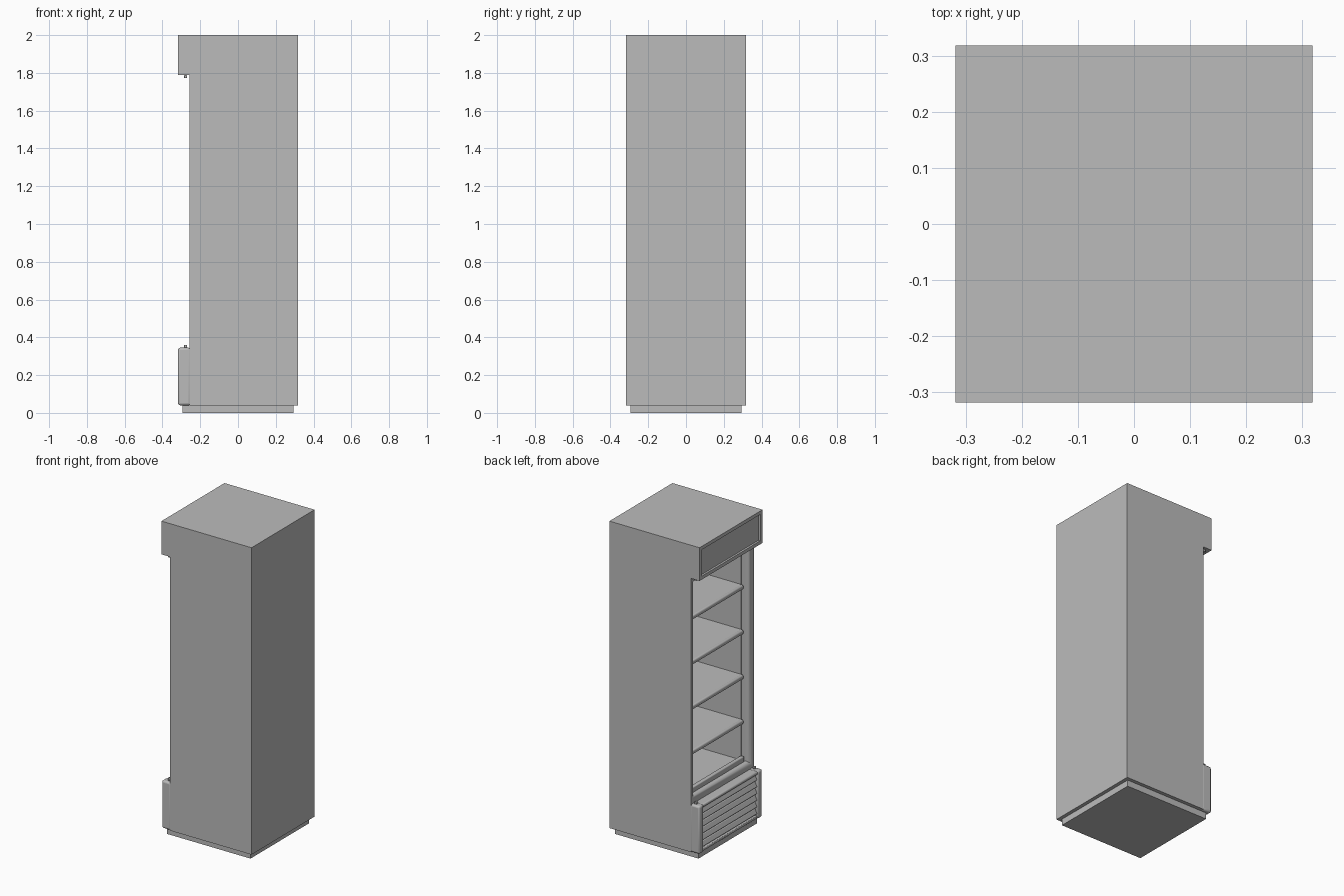
import bpy, bmesh, math

old = bpy.data.objects.get("Cube")
if old:
    bpy.data.objects.remove(old, do_unlink=True)

GREY = (0.5, 0.5, 0.5, 1)
grey = bpy.data.materials.new("plain_grey")
grey.use_nodes = True
grey.diffuse_color = GREY
grey.node_tree.nodes["Principled BSDF"].inputs["Base Color"].default_value = GREY

HALF = 0.318          # half width and depth of the cabinet
WALL = 0.05           # wall thickness
INNER = HALF - WALL
SEAM = -0.2           # where front mouldings meet the body
DOOR_LOW, DOOR_HIGH = 0.345, 1.788


def finish(name, bm, bevel=0, segments=3):
    bmesh.ops.recalc_face_normals(bm, faces=bm.faces)
    mesh = bpy.data.meshes.new(name)
    bm.to_mesh(mesh)
    bm.free()
    mesh.materials.append(grey)
    obj = bpy.data.objects.new(name, mesh)
    bpy.context.collection.objects.link(obj)
    if bevel:
        mod = obj.modifiers.new("round_edges", "BEVEL")
        mod.width, mod.segments = bevel, segments
    bpy.ops.object.select_all(action="DESELECT")
    obj.select_set(True)
    bpy.context.view_layer.objects.active = obj
    bpy.ops.object.shade_smooth_by_angle(angle=math.radians(35))
    return obj


def box(name, xs, ys, zs, bevel=0, tilt=0):
    bm = bmesh.new()
    bmesh.ops.create_cube(bm, size=1)
    for v in bm.verts:
        v.co = [v.co[i] * (r[1] - r[0]) for i, r in enumerate((xs, ys, zs))]
    obj = finish(name, bm, bevel)
    obj.location = [sum(r) / 2 for r in (xs, ys, zs)]
    obj.rotation_euler.y = tilt
    return obj


def moulding(name, low, high, profile, solid):
    """Rectangular rings facing -x; each profile step is (x, inset)."""
    bm = bmesh.new()
    rings = []
    for x, inset in profile:
        w, a, b = HALF - inset, low + inset, high - inset
        rings.append([bm.verts.new((x, y, z)) for y, z in ((-w, a), (w, a), (w, b), (-w, b))])
    pairs = list(zip(rings, rings[1:]))
    if solid:
        bm.faces.new(rings[0])
        bm.faces.new(rings[-1])
    else:
        pairs.append((rings[-1], rings[0]))
    for r, s in pairs:
        for i in range(4):
            j = (i + 1) % 4
            bm.faces.new((r[i], r[j], s[j], s[i]))
    return finish(name, bm)


# Insulated body
for side, name in ((-1, "right_side_wall"), (1, "left_side_wall")):
    ys = sorted((side * INNER, side * HALF))
    box(name, (SEAM, HALF), ys, (0.04, 2))
box("back_wall", (INNER, HALF), (-INNER, INNER), (0.04, 2))
box("top_compartment", (SEAM, INNER), (-INNER, INNER), (1.76, 2))
box("lower_compartment", (SEAM, INNER), (-INNER, INNER), (0.04, 0.39))
box("lower_front", (-0.258, SEAM), (-HALF, HALF), (0.04, DOOR_LOW))
box("plinth", (-0.295, 0.295), (-0.295, 0.295), (0, 0.04))

# Header with recessed sign panel
moulding("header", DOOR_HIGH, 2,
         [(SEAM, 0), (-HALF, 0), (-HALF, 0.022), (-0.305, 0.022)], True)

# Door surround, curved towards the opening
curve = [(-0.258 + 0.025 * (1 - math.cos(t)), 0.008 + 0.034 * math.sin(t))
         for t in (i * math.pi / 10 for i in range(6))]
moulding("door_frame", DOOR_LOW, DOOR_HIGH,
         [(SEAM, 0), (-0.258, 0)] + curve + [(SEAM, 0.042)], False)
box("door_sill", (-0.225, SEAM), (-INNER, INNER), (0.37, 0.42), 0.006)

# Shelves with rounded front rails
for i in range(4):
    z = 0.65 + i * 0.287
    box(f"shelf_{i + 1}", (-0.205, INNER), (-INNER, INNER), (z - 0.015, z))
    box(f"shelf_rail_{i + 1}", (-0.222, -0.2), (-INNER, INNER), (z - 0.025, z + 0.003), 0.009)

# Lower grille: rounded posts, bars and louvres
for side, name in ((-1, "right"), (1, "left")):
    ys = sorted((side * 0.272, side * HALF))
    box(f"{name}_grille_post", (-HALF, -0.25), ys, (0.04, DOOR_LOW), 0.012)
    for level, zs in (("lower", (DOOR_LOW, 0.36)), ("upper", (1.772, DOOR_HIGH))):
        hinge = sorted((side * 0.285, side * 0.303))
        box(f"{name}_{level}_hinge_pin", (-0.286, -0.27), hinge, zs, 0.004)
box("grille_back", (-0.283, -0.25), (-0.275, 0.275), (0.045, 0.34))
box("grille_top_bar", (-0.314, -0.25), (-0.28, 0.28), (0.322, 0.343), 0.008)
box("grille_bottom_bar", (-0.31, -0.25), (-0.28, 0.28), (0.042, 0.06), 0.004)
for i in range(6):
    z = 0.085 + i * 0.043
    box(f"grille_slat_{i + 1}", (-0.306, -0.288), (-0.275, 0.275),
        (z - 0.018, z + 0.018), 0.006, math.radians(25))
